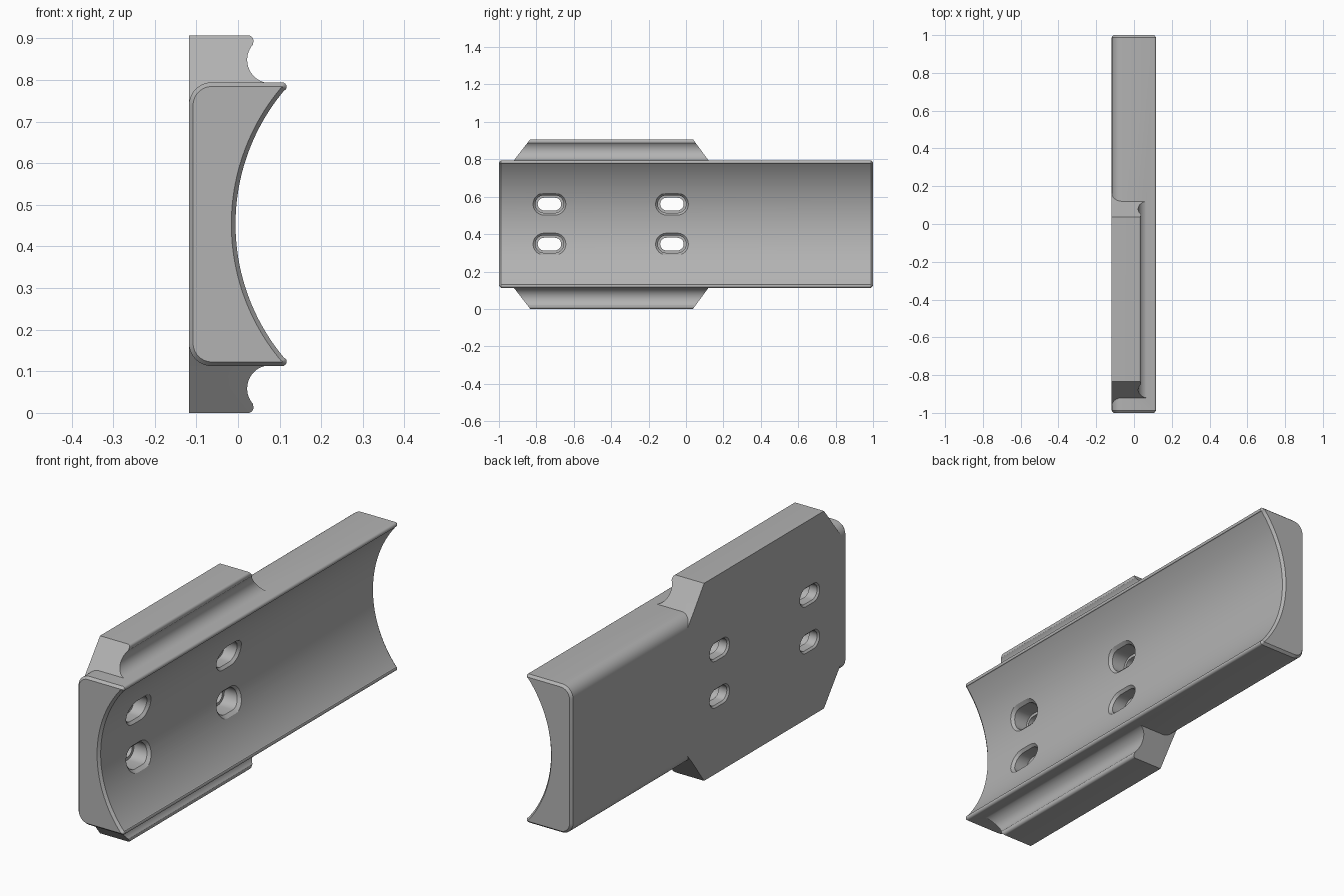
import bpy, bmesh
from math import sin, cos, pi, radians, sqrt

if "Cube" in bpy.data.objects:
    bpy.data.objects.remove(bpy.data.objects["Cube"], do_unlink=True)

MID = 0.4535          # height of the symmetry plane
BACK = -0.118         # flat rear face
ARC_X, ARC_R = 0.494, 0.5   # axis and radius of the cradle curve

grey = bpy.data.materials.new("satin grey")
grey.use_nodes = True
grey.diffuse_color = (0.45, 0.45, 0.45, 1)
grey.node_tree.nodes["Principled BSDF"].inputs["Base Color"].default_value = (0.45, 0.45, 0.45, 1)


def loft(name, loops):
    """Skin a closed solid through matching loops of points."""
    bm = bmesh.new()
    rings = [[bm.verts.new(p) for p in loop] for loop in loops]
    for a, b in zip(rings, rings[1:]):
        for i in range(len(a)):
            j = (i + 1) % len(a)
            bm.faces.new((a[i], a[j], b[j], b[i]))
    bm.faces.new(rings[0])
    bm.faces.new(rings[-1])
    bmesh.ops.recalc_face_normals(bm, faces=bm.faces)
    mesh = bpy.data.meshes.new(name)
    bm.to_mesh(mesh)
    bm.free()
    mesh.materials.append(grey)
    ob = bpy.data.objects.new(name, mesh)
    bpy.context.collection.objects.link(ob)
    return ob


def combine(ob, tool, operation):
    mod = ob.modifiers.new("join", "BOOLEAN")
    mod.operation, mod.solver, mod.object = operation, "EXACT", tool
    bpy.context.view_layer.objects.active = ob
    bpy.ops.object.modifier_apply(modifier=mod.name)
    bpy.data.objects.remove(tool, do_unlink=True)


def arc(cx, cy, r, start, end, steps):
    return [(cx + r * cos(radians(start + (end - start) * i / steps)),
             cy + r * sin(radians(start + (end - start) * i / steps))) for i in range(steps + 1)]


def mirrored(half):
    """Close an upper half outline with its reflection."""
    return half + [(a, -b) for a, b in reversed(half)]


# Cradle body: concave front, rounded rear corners, chamfered ends
def body_outline(inset):
    half = arc(BACK + 0.055, 0.286, 0.055 - inset, 180, 90, 10)
    half += arc(0.106, 0.33, 0.011 - inset, 90, -40, 6)
    half += arc(ARC_X, 0, ARC_R + inset, 180 - 40, 180 - 1, 28)
    return [(x, z) for x, z in mirrored(half)]


def body_loop(y, inset):
    rear = body_outline(inset)
    # the rear corner arcs shift forward with the chamfer automatically
    return [(x, y, MID + z) for x, z in rear]


body = loft("cradle_body", [body_loop(-1, 0.01), body_loop(-0.988, 0),
                            body_loop(0.988, 0), body_loop(1, 0.01)])

# Clamp flanges: grooved section trimmed by a sloped plan
section = [(BACK, MID)] + arc(0.025, MID - 0.012, 0.012, 90, 0, 5)
section += arc(0.078, 0.395, 0.056, 138, 270, 18) + [(-0.03, 0.25)]
section = mirrored(section)
flange = loft("clamp_flanges", [[(x, y, MID + z) for x, z in section] for y in (-1.2, 0.4)])
slope = [(-0.965, 0.285), (-0.92, 0.341), (-0.82, 0.47), (0.025, 0.47), (0.12, 0.341), (0.165, 0.285)]
slope = mirrored(slope)
trim = loft("trim", [[(x, y, MID + z) for y, z in slope] for x in (-0.3, 0.3)])
combine(flange, trim, "INTERSECT")
combine(body, flange, "UNION")


# Counterbored slots with a lip that follows the cradle curve
def slot_loop(y, z, r, depth, follow=False):
    ends = arc(0.029, 0, r, -90, 90, 12) + arc(-0.029, 0, r, 90, 270, 12)
    loop = []
    for dy, dz in ends:
        h = z + dz - MID
        x = depth + (ARC_X - sqrt(ARC_R ** 2 - h * h) if follow else 0)
        loop.append((x, y + dy, z + dz))
    return loop


for y in (-0.73, -0.075):
    for z in (MID - 0.107, MID + 0.107):
        slot = loft("slot", [slot_loop(y, z, 0.053, BACK - 0.01),
                             slot_loop(y, z, 0.035, BACK + 0.008),
                             slot_loop(y, z, 0.034, -0.07),
                             slot_loop(y, z, 0.047, -0.07),
                             slot_loop(y, z, 0.047, -0.012, True),
                             slot_loop(y, z, 0.071, 0.012, True),
                             slot_loop(y, z, 0.071, 0.3)])
        combine(body, slot, "DIFFERENCE")

bpy.ops.object.select_all(action="DESELECT")
body.select_set(True)
bpy.context.view_layer.objects.active = body
bpy.ops.object.shade_smooth_by_angle(angle=radians(25))
